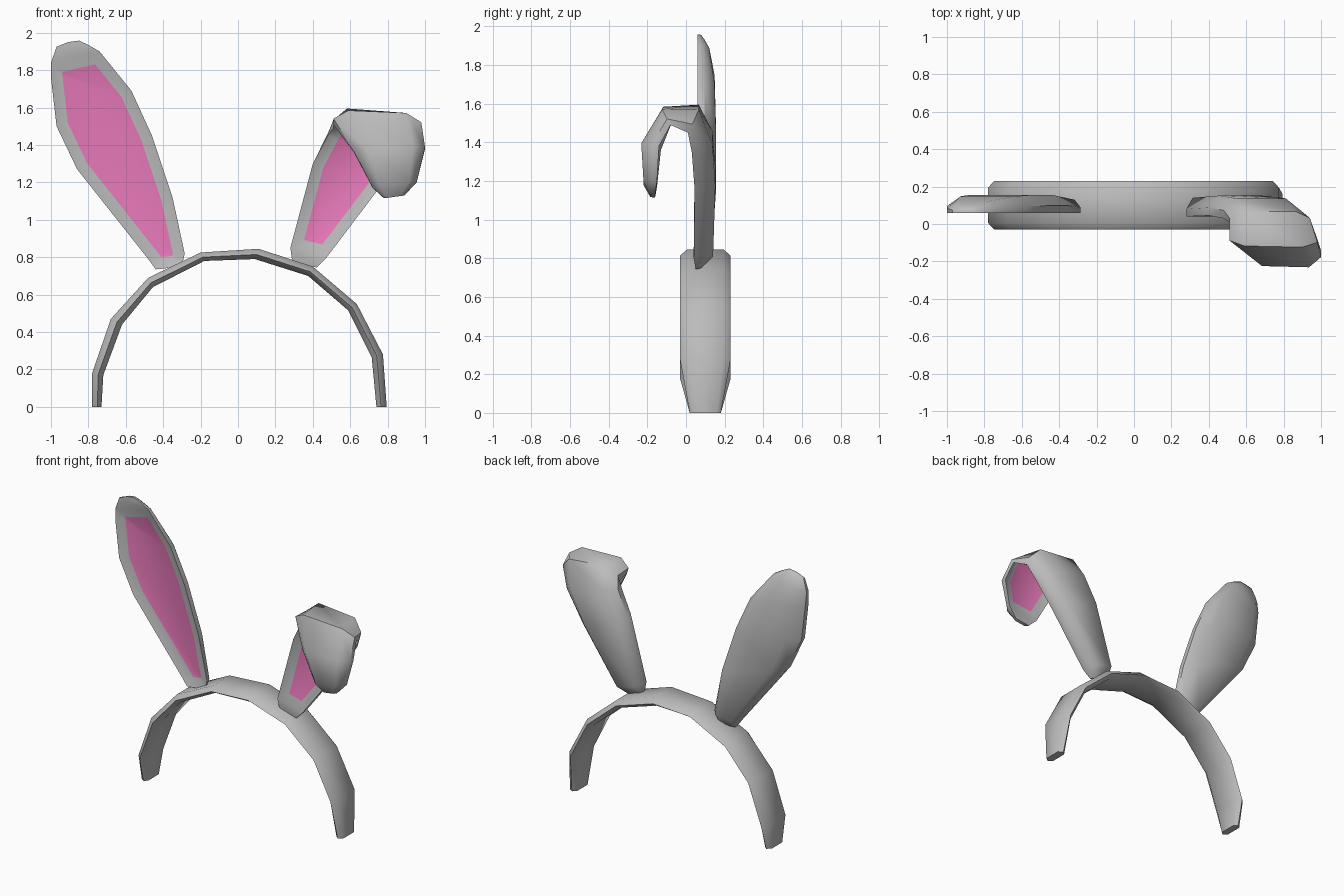
import bpy, bmesh
from mathutils import Vector

cube = bpy.data.objects.get("Cube")
if cube:
    bpy.data.objects.remove(cube, do_unlink=True)


def make_material(name, rgb):
    mat = bpy.data.materials.new(name)
    mat.use_nodes = True
    mat.diffuse_color = (*rgb, 1)
    mat.node_tree.nodes["Principled BSDF"].inputs["Base Color"].default_value = (*rgb, 1)
    return mat


grey = make_material("soft grey", (0.5, 0.5, 0.5))
pink = make_material("inner ear pink", (0.8, 0.19, 0.49))


def skin(bm, rings):
    """Join closed rings of points; returns the side faces, one list per span."""
    loops = [[bm.verts.new(p) for p in ring] for ring in rings]
    spans = []
    for a, b in zip(loops, loops[1:]):
        n = len(a)
        spans.append([bm.faces.new((a[i], a[(i + 1) % n], b[(i + 1) % n], b[i]))
                      for i in range(n)])
    bm.faces.new(loops[0])
    bm.faces.new(loops[-1])
    bmesh.ops.recalc_face_normals(bm, faces=bm.faces)
    return spans


def finish(name, bm, angle):
    mesh = bpy.data.meshes.new(name)
    bm.to_mesh(mesh)
    bm.free()
    obj = bpy.data.objects.new(name, mesh)
    bpy.context.collection.objects.link(obj)
    mesh.materials.append(grey)
    mesh.materials.append(pink)
    bpy.ops.object.select_all(action='DESELECT')
    obj.select_set(True)
    bpy.context.view_layer.objects.active = obj
    bpy.ops.object.shade_smooth_by_angle(angle=angle)
    return obj


# Headband: hexagonal strap swept along an arch, narrower at the tips
outer = [(-.78, 0), (-.78, .18), (-.68, .47), (-.48, .69), (-.2, .825),
         (.11, .845), (.4, .75), (.635, .55), (.775, .28), (.795, 0)]
inner = [(-.73, 0), (-.72, .17), (-.62, .44), (-.455, .64), (-.18, .78),
         (.09, .79), (.375, .7), (.59, .515), (.715, .265), (.74, 0)]
rings = []
for i, (o, n) in enumerate(zip(outer, inner)):
    width = .62 if i in (0, len(outer) - 1) else 1
    ring = []
    for y, t in ((-.13, .45), (-.095, 1), (.095, 1), (.13, .45), (.095, 0), (-.095, 0)):
        ring.append((n[0] + (o[0] - n[0]) * t, .1 + y * width, n[1] + (o[1] - n[1]) * t))
    rings.append(ring)
bm = bmesh.new()
skin(bm, rings)
finish("headband", bm, .9)


def ear(name, stations, first, last, border):
    """Stations: left rim, right rim, back direction (y, z), depth."""
    rings = []
    for left, right, back, depth in stations:
        l, r = Vector(left), Vector(right)
        d = Vector((0, *back)).normalized() * depth
        rings.append([l, l + d * .4, l.lerp(r, .17) + d,
                      l.lerp(r, .83) + d, r + d * .4, r])
    bm = bmesh.new()
    spans = skin(bm, rings)
    # sunken pink lining inside a grey rim
    lining = [spans[i][5] for i in range(first, last)]
    bmesh.ops.inset_region(bm, faces=lining, thickness=border, depth=-.025,
                           use_even_offset=True, use_boundary=True)
    for face in lining:
        face.material_index = 1
    finish(name, bm, .8)


# Upright ear
Y = .06
B = (1, 0)
ear("right_ear", [
    ((-.44, Y, .735), (-.30, Y, .75), B, .03),
    ((-.48, Y, .79), (-.285, Y, .82), B, .07),
    ((-.86, Y, 1.27), (-.35, Y, 1.12), B, .095),
    ((-.97, Y, 1.50), (-.46, Y, 1.45), B, .095),
    ((-1.0, Y, 1.76), (-.57, Y, 1.69), B, .088),
    ((-1.0, Y, 1.84), (-.74, Y, 1.90), B, .06),
    ((-.97, Y, 1.925), (-.80, Y, 1.935), B, .035),
    ((-.91, Y, 1.95), (-.85, Y, 1.958), B, .018),
], 0, 5, .062)

# Folded ear: the tip flops forward and hangs down
ear("left_ear", [
    ((.29, .05, .775), (.42, .05, .745), B, .03),
    ((.28, .04, .85), (.475, .04, .80), B, .10),
    ((.40, .045, 1.30), (.74, .045, 1.15), B, .107),
    ((.48, .03, 1.45), (.88, .03, 1.35), (1, .25), .11),
    ((.51, .01, 1.49), (.94, .01, 1.45), (.45, .9), .125),
    ((.51, -.07, 1.51), (.98, -.08, 1.49), (-.5, .85), .09),
    ((.62, -.13, 1.36), (1.0, -.14, 1.38), (-1, .2), .095),
    ((.72, -.15, 1.17), (.955, -.15, 1.20), (-1, .05), .07),
    ((.78, -.16, 1.115), (.89, -.16, 1.13), (-1, 0), .025),
], 1, 7, .06)
